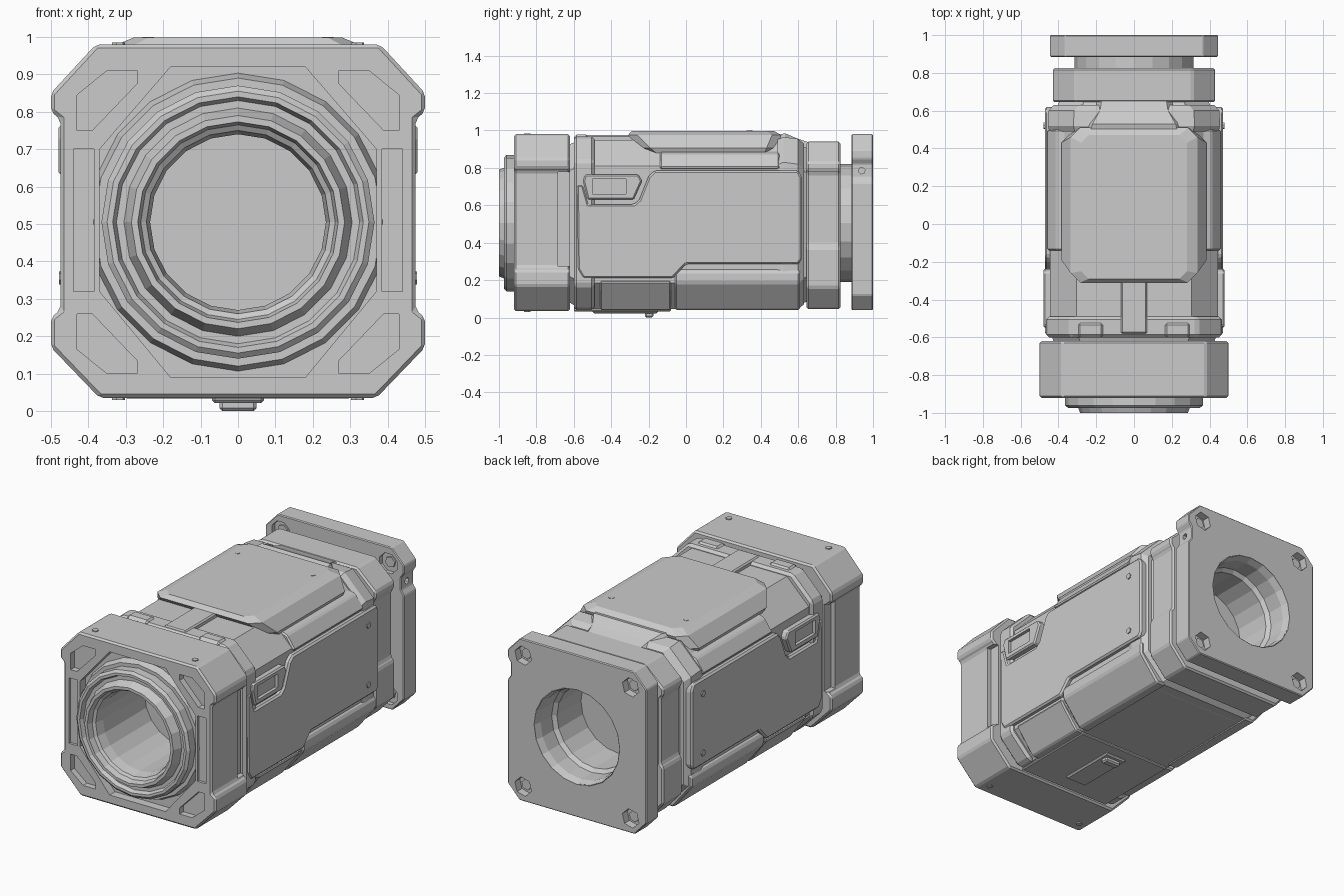
import bpy, bmesh, math
from mathutils import Vector

if "Cube" in bpy.data.objects:
    bpy.data.objects.remove(bpy.data.objects["Cube"])

grey = bpy.data.materials.new("light grey metal")
grey.diffuse_color = (0.6, 0.6, 0.6, 1)
grey.use_nodes = True
grey.node_tree.nodes["Principled BSDF"].inputs["Base Color"].default_value = grey.diffuse_color


def make(name, bm):
    bmesh.ops.recalc_face_normals(bm, faces=bm.faces[:])
    me = bpy.data.meshes.new(name)
    bm.to_mesh(me)
    bm.free()
    me.materials.append(grey)
    ob = bpy.data.objects.new(name, me)
    bpy.context.collection.objects.link(ob)
    return ob


def loft(name, loops):
    """Skin equal-length loops of 3D points and cap both ends."""
    bm = bmesh.new()
    rings = [[bm.verts.new(p) for p in lp] for lp in loops]
    n = len(rings[0])
    for a, b in zip(rings, rings[1:]):
        for i in range(n):
            j = (i + 1) % n
            bm.faces.new((a[i], a[j], b[j], b[i]))
    bm.faces.new(rings[0])
    bm.faces.new(rings[-1])
    return make(name, bm)


def along_y(name, poly, *ys):
    return loft(name, [[(x, y, z) for x, z in poly] for y in ys])


def along_x(name, poly, *xs):
    return loft(name, [[(x, y, z) for y, z in poly] for x in xs])


def box(name, x0, x1, y0, y1, z0, z1):
    return along_y(name, [(x0, z0), (x1, z0), (x1, z1), (x0, z1)], y0, y1)


def mirror(half):
    """Right half profile, listed top to bottom, becomes a closed outline."""
    return half + [(-x, z) for x, z in reversed(half)]


def octo(hw, z0, z1, c):
    return mirror([(hw - c, z1), (hw, z1 - c), (hw, z0 + c), (hw - c, z0)])


def disc(name, c, r, depth, axis, n=8):
    """Short cylinder centred at c, running along the axis."""
    d = Vector(axis)
    u = d.orthogonal().normalized()
    v = d.cross(u)
    ring = [(u * math.cos(2 * math.pi * (i + .5) / n) + v * math.sin(2 * math.pi * (i + .5) / n)) * r
            for i in range(n)]
    return loft(name, [[Vector(c) + d * s * depth / 2 + p for p in ring] for s in (-1, 1)])


def lathe(name, prof, n=20):
    """Open turned surface around the optical axis, closed by a centre disc."""
    bm = bmesh.new()
    rings = [[bm.verts.new((r * math.cos(2 * math.pi * i / n), y, 0.505 + r * math.sin(2 * math.pi * i / n)))
              for i in range(n)] for r, y in prof]
    for a, b in zip(rings, rings[1:]):
        for i in range(n):
            j = (i + 1) % n
            bm.faces.new((a[i], a[j], b[j], b[i]))
    bm.faces.new(rings[-1])
    return make(name, bm)


def finish(ob, bevel=0, cutters=()):
    """Bake edge bevel, then boolean cuts, and discard the cutters."""
    if bevel:
        m = ob.modifiers.new("bevel", 'BEVEL')
        m.width, m.segments, m.limit_method, m.angle_limit = bevel, 1, 'ANGLE', 0.5
    for c in cutters:
        m = ob.modifiers.new("cut", 'BOOLEAN')
        m.object, m.operation, m.solver = c, 'DIFFERENCE', 'EXACT'
    dg = bpy.context.evaluated_depsgraph_get()
    me = bpy.data.meshes.new_from_object(ob.evaluated_get(dg))
    ob.modifiers.clear()
    ob.data = me
    for c in cutters:
        bpy.data.objects.remove(c)
    return ob


def bore(y0, y1, r=0.27):
    return disc("cutter", (0, (y0 + y1) / 2, 0.505), r, y1 - y0, (0, 1, 0), 20)


SIDES = (1, -1)

# Front bezel with octagonal recess, four corner pockets and side grooves
bezel = along_y("front_bezel", mirror([(.38, .98), (.5, .85), (.5, .80), (.475, .78), (.475, .27),
                                       (.5, .25), (.5, .17), (.37, .035)]), -.92, -.62)
cuts = [along_y("cutter", mirror([(.18, .92), (.37, .70), (.37, .32), (.18, .09)]), -1.1, -.87),
        bore(-1.1, -.5, .3)]
for s in SIDES:
    cuts.append(box("cutter", s * .385, s * .44, -1.1, -.905, .32, .70))
    cuts.append(box("cutter", s * .45, s * .6, -.685, -.5, .272, .778))
    for t in SIDES:
        pocket = [(.43, .34), (.35, .405), (.27, .405), (.27, .37), (.39, .245), (.43, .245)]
        cuts.append(along_y("cutter", [(s * x, .505 + t * z) for x, z in pocket], -1.1, -.885))
finish(bezel, .01, cuts)

# Front lens barrel and rear mount ring
lathe("front_lens_barrel", [(.40, -.865), (.385, -.91), (.365, -.91), (.365, -.96), (.35, -.973),
                            (.335, -.973), (.325, -.95), (.305, -.95), (.285, -1), (.268, -1), (.26, -.965),
                            (.245, -.955), (.235, -.9), (.235, -.52), (.01, -.52)])
lathe("rear_mount_ring", [(.315, .78), (.315, .93), (.28, .985), (.272, .998), (.26, .96), (.26, .86), (.24, .84),
                          (.24, .62), (.01, .62)])

# Body core, tapering into the grooves at both ends
core = loft("body_core", [[(x, y, z) for x, z in octo(hw, z0, z1, c)] for y, hw, z0, z1, c in
                          [(-.64, .42, .09, .92, .14), (-.56, .445, .045, .95, .14),
                           (.54, .445, .045, .95, .14), (.66, .39, .09, .90, .13)]])
finish(core, 0, [bore(-1.1, -.51), bore(.61, 1.1)])
clamp = along_y("front_clamp_band", octo(.465, .042, .968, .13), -.6, -.49)
finish(clamp, .015, [bore(-1.1, -.4)])
clamp = loft("rear_clamp_band", [[(x, y, z) for x, z in octo(hw, z0, z1, .135)] for y, hw, z0, z1 in
                                 [(.49, .448, .046, .952), (.52, .456, .046, .965), (.6, .452, .046, .955),
                                  (.63, .425, .07, .93)]])
finish(clamp, 0, [bore(.4, 1.1)])

# Top cover plate with sloped edges, and the tab in front of it
def cover(z, hx, y0, y1, c):
    half = [(hx - c, y1), (hx, y1 - c), (hx, y0 + c), (hx - c, y0)]
    return [(x, y, z) for x, y in mirror(half)]


loft("top_cover", [cover(.88, .375, -.22, .48, .06), cover(.905, .385, -.25, .49, .06),
                   cover(.975, .335, -.31, .51, .05), cover(.998, .28, -.29, .47, .04)])
finish(box("top_tab", -.07, .07, -.58, -.28, .93, .975), .008)
for s in SIDES:
    finish(box("top_rib", s * .16, s * .30, -.6, -.52, .93, .978), .015)

# Sloping hood behind the top cover
loft("rear_hood", [[(x, y, z) for x, z in mirror([(a, t), (b, .86)])] for y, a, b, t in
                   [(.46, .24, .33, .97), (.53, .22, .30, .985), (.6, .18, .25, .955), (.66, .17, .24, .935)]])

# Side panels, handles and shoulder blocks on both sides
panel = [(-.58, .26), (-.55, .21), (-.07, .21), (0, .285), (.60, .285), (.62, .31), (.62, .75), (.60, .785),
         (-.17, .785), (-.20, .755), (-.25, .63), (-.28, .605), (-.52, .605), (-.55, .71), (-.585, .71)]
for s in SIDES:
    finish(along_x("side_panel", panel, s * .42, s * .472), .01)
    handle = along_x("side_handle", [(-.55, .73), (-.525, .63), (-.28, .63), (-.235, .73), (-.255, .765),
                                     (-.54, .765)], s * .42, s * .48)
    finish(handle, .008, [box("cutter", s * .462, s * .6, -.50, -.32, .66, .74)])
    finish(along_y("upper_shoulder", [(s * x, z) for x, z in
           [(.36, .89), (.41, .875), (.462, .80), (.40, .78)]], -.14, .5), .008)
    finish(along_y("lower_shoulder", [(s * x, z) for x, z in
           [(.42, .275), (.462, .245), (.462, .185), (.345, .04), (.28, .04)]], -.06, .61), .01)
    finish(along_y("front_lower_shoulder", [(s * x, z) for x, z in
           [(.42, .205), (.458, .19), (.345, .04), (.28, .04)]], -.46, -.08), .008)
    # Small screws on the sides, top cover and bezel
    for z in (.70, .355):
        disc("side_screw", (s * .472, .52, z), .018, .012, (1, 0, 0), 6)
    disc("cover_screw", (s * .24, .34, .995), .016, .01, (0, 0, 1), 6)
    disc("bezel_screw", (s * .32, -.85, .98), .018, .01, (0, 0, 1), 6)
    disc("bezel_lower_screw", (s * .32, -.85, .035), .018, .01, (0, 0, 1), 6)

# Rear collar with recessed sides
collar = along_y("rear_collar", mirror([(.31, .94), (.43, .83), (.43, .79), (.412, .77), (.412, .39), (.43, .37),
                                        (.43, .16), (.325, .045)]), .645, .825)
finish(collar, .01, [bore(.5, 1.1)])

# Rear mounting plate with side notch, bolt pockets and bolts
plate = along_y("rear_plate", [(-.365, .98), (.365, .98), (.445, .895), (.445, .85), (.425, .82), (.425, .75),
                               (.445, .72), (.445, .12), (.37, .04), (-.37, .04), (-.445, .12),
                               (-.445, .895)], .885, 1)
cuts = [bore(.5, 1.2, .275), disc("cutter", (.43, .94, .785), .018, .06, (1, 0, 0), 6)]
for s in SIDES:
    for z in (.125, .885):
        cuts.append(disc("cutter", (s * .345, 1, z), .055, .09, (0, 1, 0), 6))
        cuts.append(disc("cutter", (s * .345, .885, z), .06, .05, (0, 1, 0), 8))
        disc("plate_bolt", (s * .345, .935, z), .032, .07, (0, 1, 0), 6)
finish(plate, .005, cuts)

# Underside latch plate and its foot
finish(box("bottom_latch", -.07, .07, -.5, -.15, .022, .06), .008)
finish(box("bottom_latch_foot", -.05, .05, -.22, -.175, 0, .03), .008)
finish(box("bottom_plate", -.3, .3, -.6, -.08, .033, .06), .005)
